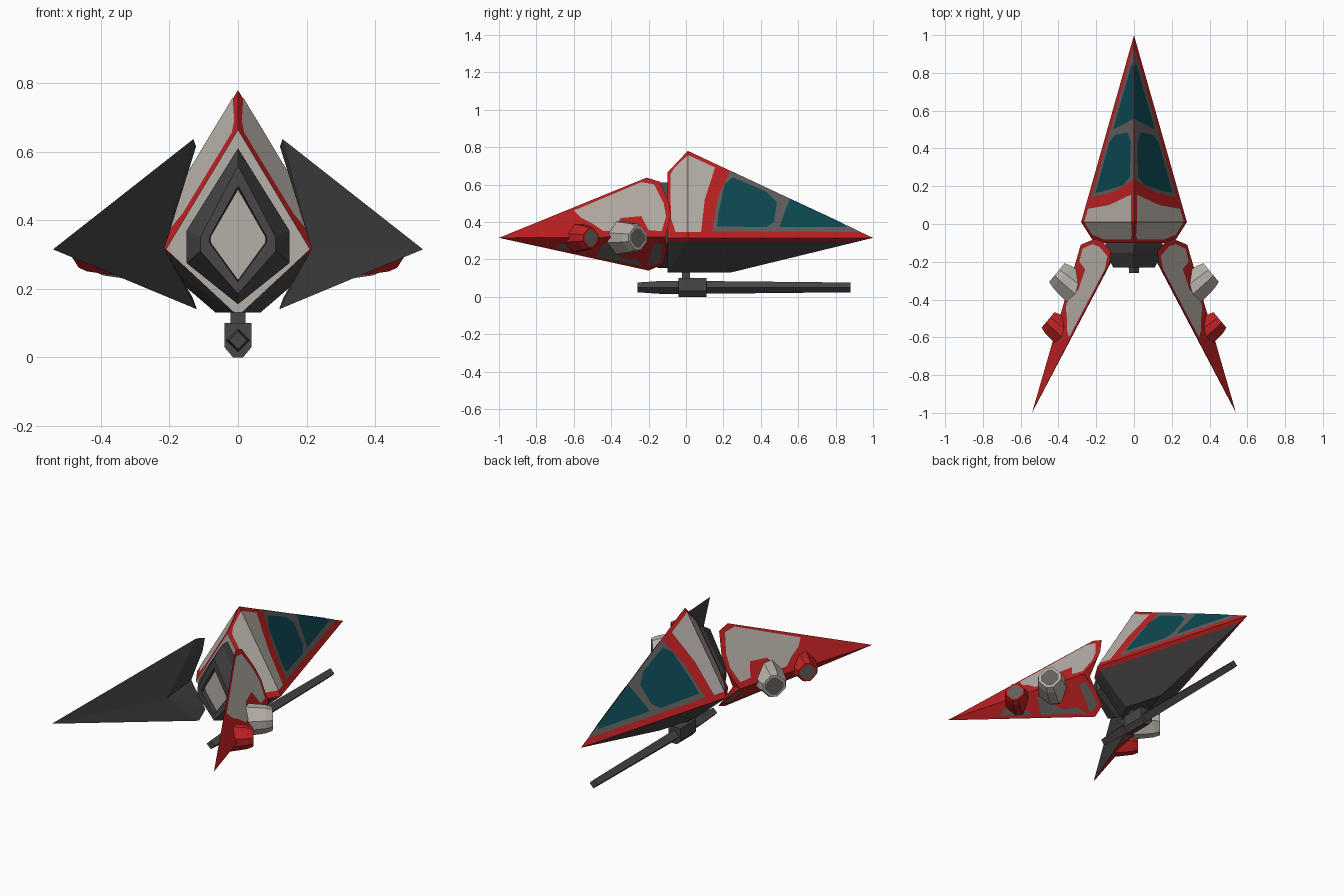
import bpy, bmesh, math
from mathutils import Vector as V

if "Cube" in bpy.data.objects:
    bpy.data.objects.remove(bpy.data.objects["Cube"])


def mat(name, r, g, b):
    m = bpy.data.materials.new(name)
    m.diffuse_color = (r, g, b, 1)
    m.use_nodes = True
    m.node_tree.nodes["Principled BSDF"].inputs["Base Color"].default_value = m.diffuse_color
    return m


RED = mat("red", .52, .015, .016)
CREAM = mat("cream", .47, .43, .39)
DARK = mat("dark grey", .065, .062, .062)
GREY = mat("frame grey", .12, .115, .11)
TEAL = mat("teal glass", .004, .065, .085)


def finish(bm, name, mats, rule=None):
    bm.normal_update()
    if rule:
        for f in bm.faces:
            f.material_index = rule(f)
    me = bpy.data.meshes.new(name)
    bm.to_mesh(me)
    bm.free()
    for m in mats:
        me.materials.append(m)
    ob = bpy.data.objects.new(name, me)
    bpy.context.collection.objects.link(ob)
    return ob


def hull(pts):
    bm = bmesh.new()
    vs = [bm.verts.new(p) for p in pts]
    r = bmesh.ops.convex_hull(bm, input=vs)
    junk = {g for g in r["geom_interior"] + r["geom_unused"] if isinstance(g, bmesh.types.BMVert)}
    bmesh.ops.delete(bm, geom=list(junk), context='VERTS')
    bmesh.ops.recalc_face_normals(bm, faces=bm.faces[:])
    return bm


def loft(name, rings, mats, rule=None):
    # skin between equal-length rings, both ends capped
    bm = bmesh.new()
    rs = [[bm.verts.new(p) for p in ring] for ring in rings]
    n = len(rs[0])
    for a, b in zip(rs, rs[1:]):
        for i in range(n):
            j = (i + 1) % n
            bm.faces.new((a[i], a[j], b[j], b[i]))
    bm.faces.new(rs[0])
    bm.faces.new(rs[-1])
    bmesh.ops.recalc_face_normals(bm, faces=bm.faces[:])
    return finish(bm, name, mats, rule)


class Plane:
    # plane giving x from (y, z), for placing outlines on sloped sides
    def __init__(self, p, q, r):
        self.p = V(p)
        n = (V(q) - self.p).cross(V(r) - self.p).normalized()
        self.n = n if n.x > 0 else -n

    def at(self, y, z, off=0):
        d = self.n.y * (y - self.p.y) + self.n.z * (z - self.p.z)
        return V((self.p.x - d / self.n.x, y, z)) + self.n * off


def plate(name, plane, yz, m, off):
    # mirrored thin painted panel
    bm = bmesh.new()
    for s in (1, -1):
        pts = [plane.at(y, z, off) for y, z in yz]
        f = bm.faces.new([bm.verts.new((max(p.x, 0) * s, p.y, p.z)) for p in pts])
        f.normal_update()
        if f.normal.x * s < 0:
            f.normal_flip()
    finish(bm, name, [m])


# hull: pointed diamond pyramid with a flattened keel
NOSE, PEAK, SIDE = (0, 1, .315), (0, .01, .78), (.28, .01, .315)
RTOP, RSIDE = (0, -.1, .664), (.21, -.1, .315)
flip = lambda p: (-p[0], p[1], p[2])
bm = hull([NOSE, PEAK, SIDE, flip(SIDE), (0, .01, .074), RTOP, RSIDE, flip(RSIDE), (0, -.1, .12)])
for z, clear in ((.13, True), (.298, False)):
    r = bmesh.ops.bisect_plane(bm, geom=bm.verts[:] + bm.edges[:] + bm.faces[:],
                               plane_co=(0, 0, z), plane_no=(0, 0, 1), clear_inner=clear)
    if clear:
        bmesh.ops.holes_fill(bm, edges=[e for e in bm.edges if e.is_boundary])
bmesh.ops.recalc_face_normals(bm, faces=bm.faces[:])
finish(bm, "hull", [RED, DARK, CREAM],
       lambda f: 2 if f.normal.y < -.9 else (1 if f.calc_center_median().z < .298 else 0))

# painted panels and canopy glass
FRONT, REAR = Plane(NOSE, PEAK, SIDE), Plane(PEAK, SIDE, RTOP)
plate("hull_panel_front", FRONT, [(.01, .345), (.08, .345), (.1, .52), (.155, .69), (.01, .757)], CREAM, .002)
plate("hull_panel_rear", REAR, [(.01, .345), (-.055, .345), (-.08, .42), (-.082, .655), (-.06, .69),
                                (.01, .757)], CREAM, .002)
plate("canopy_frame", FRONT, [(.14, .348), (.17, .53), (.235, .674), (.9, .362), (.93, .346)], GREY, .002)
plate("canopy_pane_rear", FRONT, [(.165, .375), (.172, .44), (.205, .6), (.25, .637), (.43, .56), (.485, .505),
                                  (.47, .4), (.43, .37)], TEAL, .004)
plate("canopy_pane_front", FRONT, [(.5, .372), (.53, .46), (.555, .523), (.83, .395), (.855, .372)], TEAL, .004)


# engine housing with recessed cream nozzle
def ring(y, top, wide, zu, zl, bot):
    return [(0, y, top), (wide, y, zu), (wide, y, zl), (0, y, bot), (-wide, y, zl), (-wide, y, zu)]


loft("engine", [ring(-.09, .61, .15, .37, .275, .155), ring(-.15, .61, .15, .37, .275, .155),
                ring(-.23, .56, .11, .35, .31, .185), ring(-.23, .5, .083, .352, .335, .22),
                ring(-.2, .49, .08, .352, .335, .225)], [DARK, CREAM],
     lambda f: 1 if len(f.verts) == 6 and f.calc_center_median().y < -.15 else 0)

# wings: upper and lower halves meeting at a mid ridge, notched inside around the hull
TIP, MID = (.54, -1, .315), (.305, -.19, .32)
TOP, BOT = (.13, -.21, .637), (.12, -.2, .14)
NOTCH, INNER = (.215, -.365, .317), (.235, -.11, .32)
UP, LOW = Plane(TOP, MID, TIP), Plane(BOT, MID, TIP)
halves = {"upper": (UP, TOP, [(-.14, .615), (-.09, .5), (-.08, .43), (-.11, .32)]),
          "lower": (LOW, BOT, [(-.11, .32), (-.1, .25), (-.12, .175)])}
for half, (plane, corner, edge) in halves.items():
    for s, side in ((1, "right"), (-1, "left")):
        pts = [TIP, MID, corner, NOTCH, INNER] + [plane.at(y, z) for y, z in edge]
        finish(hull([(p[0] * s, p[1], p[2]) for p in pts]), "wing_%s_%s" % (half, side), [RED, DARK],
               lambda f: 1 if f.normal.x * s < 0 and f.normal.y < .3 else 0)

plate("wing_panel_upper", UP, [(-.6, .46), (-.24, .612), (-.17, .6), (-.12, .5), (-.107, .43), (-.13, .35),
                               (-.2, .355), (-.24, .43), (-.35, .42), (-.39, .35), (-.44, .35), (-.5, .39),
                               (-.56, .42)], CREAM, .002)
plate("wing_panel_lower_front", LOW, [(-.125, .285), (-.17, .285), (-.21, .165), (-.14, .185)], GREY, .002)
plate("wing_panel_lower_mid", LOW, [(-.235, .165), (-.48, .215), (-.44, .29), (-.4, .29), (-.35, .21),
                                    (-.26, .2)], GREY, .002)
plate("wing_panel_lower_rear", LOW, [(-.53, .228), (-.71, .268), (-.66, .285), (-.56, .28)], GREY, .002)


# wing pods: chamfered diamonds pointing outward and forward
def pod(name, end, r0, r1, length, body):
    shape = [(1, -.3), (1, .3), (.3, 1), (-.3, 1), (-1, .3), (-1, -.3), (-.3, -1), (.3, -1)]
    axis, across = V((.77, .64, 0)), V((.64, -.77, 0))
    for s, side in ((1, "right"), (-1, "left")):
        rings = []
        for d, r in ((length, r1), (length * .25, (r0 + r1) / 2), (0, r0), (0, r0 * .8)):
            c = V(end) - axis * d
            pts = [c + across * a * r + V((0, 0, b * r)) for a, b in shape]
            rings.append([(p.x * s, p.y, p.z) for p in pts])
        loft(name + "_" + side, rings, [body, GREY],
             lambda f: 1 if len(f.verts) == 8 and f.normal.y > 0 else 0)


pod("pod_front", (.408, -.257, .315), .064, .088, .15, CREAM)
pod("pod_rear", (.455, -.508, .315), .053, .075, .13, RED)


# belly gun: diamond barrel, breech block and mount
def diamond(y, r):
    return [(0, y, .05 + r), (r, y, .05), (0, y, .05 - r), (-r, y, .05)]


loft("gun_barrel", [diamond(-.26, .026), diamond(-.13, .035), diamond(.1, .034), diamond(.88, .026)], [DARK])
block = [(.04, .1), (.04, .03), (.015, 0), (-.015, 0), (-.04, .03), (-.04, .1)]
loft("gun_breech", [[(x, y, z) for x, z in block] for y in (-.04, .11)], [DARK])
post = [(.022, .022), (-.022, .022), (-.022, -.022), (.022, -.022)]
loft("gun_mount", [[(x, y, z) for x, y in post] for z in (.09, .14)], [DARK])
